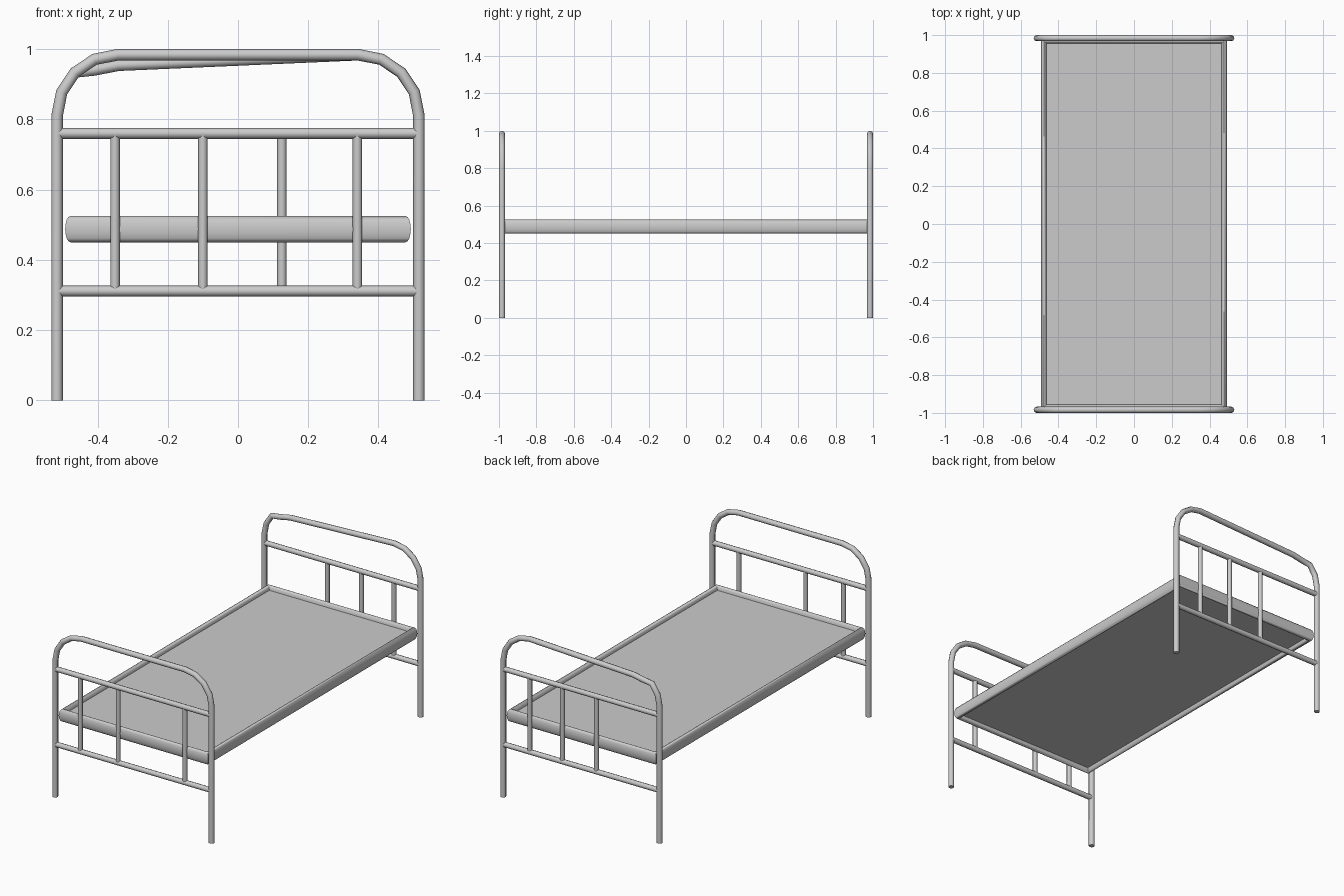
import bpy, bmesh
from math import sin, cos, pi, radians

if "Cube" in bpy.data.objects:
    bpy.data.objects.remove(bpy.data.objects["Cube"])


def tube(name, points, radius, sides_res=2):
    """Round bar swept along a path, capped and smooth shaded."""
    cu = bpy.data.curves.new(name, 'CURVE')
    cu.dimensions = '3D'
    cu.bevel_depth = radius
    cu.bevel_resolution = sides_res
    cu.use_fill_caps = True
    sp = cu.splines.new('POLY')
    sp.points.add(len(points) - 1)
    for p, co in zip(sp.points, points):
        p.co = (*co, 1)
    ob = bpy.data.objects.new(name, cu)
    bpy.context.collection.objects.link(ob)
    finish(ob, convert=True)
    return ob


def finish(ob, convert=False):
    bpy.ops.object.select_all(action='DESELECT')
    ob.select_set(True)
    bpy.context.view_layer.objects.active = ob
    if convert:
        bpy.ops.object.convert(target='MESH')
    bpy.ops.object.shade_smooth_by_angle(angle=radians(50))


def arch_path(y, dip):
    """Two legs joined by a rounded top; dip lowers the left of the top bar."""
    cx, cz, r = 0.342, 0.811, 0.173
    arc = [(cx + r * cos(a), cz + r * sin(a)) for a in [i * pi / 8 for i in range(5)]]
    right = [(x, y, z) for x, z in arc]
    left = [(-x, y, z - (dip if i > 2 else 0)) for i, (x, z) in enumerate(arc)]
    return [(-0.515, y, 0)] + left + right[::-1] + [(0.515, y, 0)]


# Head and foot boards: arch, two cross rails, three uneven balusters each
boards = (("foot", -0.984, 0.0, (-0.35, -0.1, 0.34)),
          ("head", 0.984, 0.03, (-0.1, 0.125, 0.34)))
for name, y, dip, xs in boards:
    tube(name + "_arch", arch_path(y, dip), 0.0165)
    for level, z in (("upper", 0.76), ("lower", 0.311)):
        tube(f"{name}_{level}_rail", [(-0.512, y, z), (0.512, y, z)], 0.0155)
    for i, x in enumerate(xs):
        tube(f"{name}_baluster_{i + 1}", [(x, y, 0.311), (x, y, 0.76)], 0.0135)

# Bed frame: tall oval section carried round a mitred rectangle
bm = bmesh.new()
N = 16
rings = []
for sx, sy in ((1, 1), (-1, 1), (-1, -1), (1, -1)):
    ring = []
    for i in range(N):
        a = 2 * pi * i / N
        off = 0.015 * cos(a)
        ring.append(bm.verts.new((sx * (0.477 + off), sy * (0.970 + off),
                                  0.4875 + 0.0375 * sin(a))))
    rings.append(ring)
for k in range(4):
    a, b = rings[k], rings[(k + 1) % 4]
    for i in range(N):
        j = (i + 1) % N
        bm.faces.new((a[i], b[i], b[j], a[j]))
bmesh.ops.recalc_face_normals(bm, faces=bm.faces)
me = bpy.data.meshes.new("bed_frame")
bm.to_mesh(me)
bm.free()
frame = bpy.data.objects.new("bed_frame", me)
bpy.context.collection.objects.link(frame)
finish(frame)

# Flat sleeping panel set inside the frame
bpy.ops.mesh.primitive_cube_add(size=1, location=(0, 0, 0.4875))
panel = bpy.context.object
panel.name = "bed_panel"
panel.scale = (0.936, 1.922, 0.024)
bpy.ops.object.transform_apply(location=False, rotation=False, scale=True)
